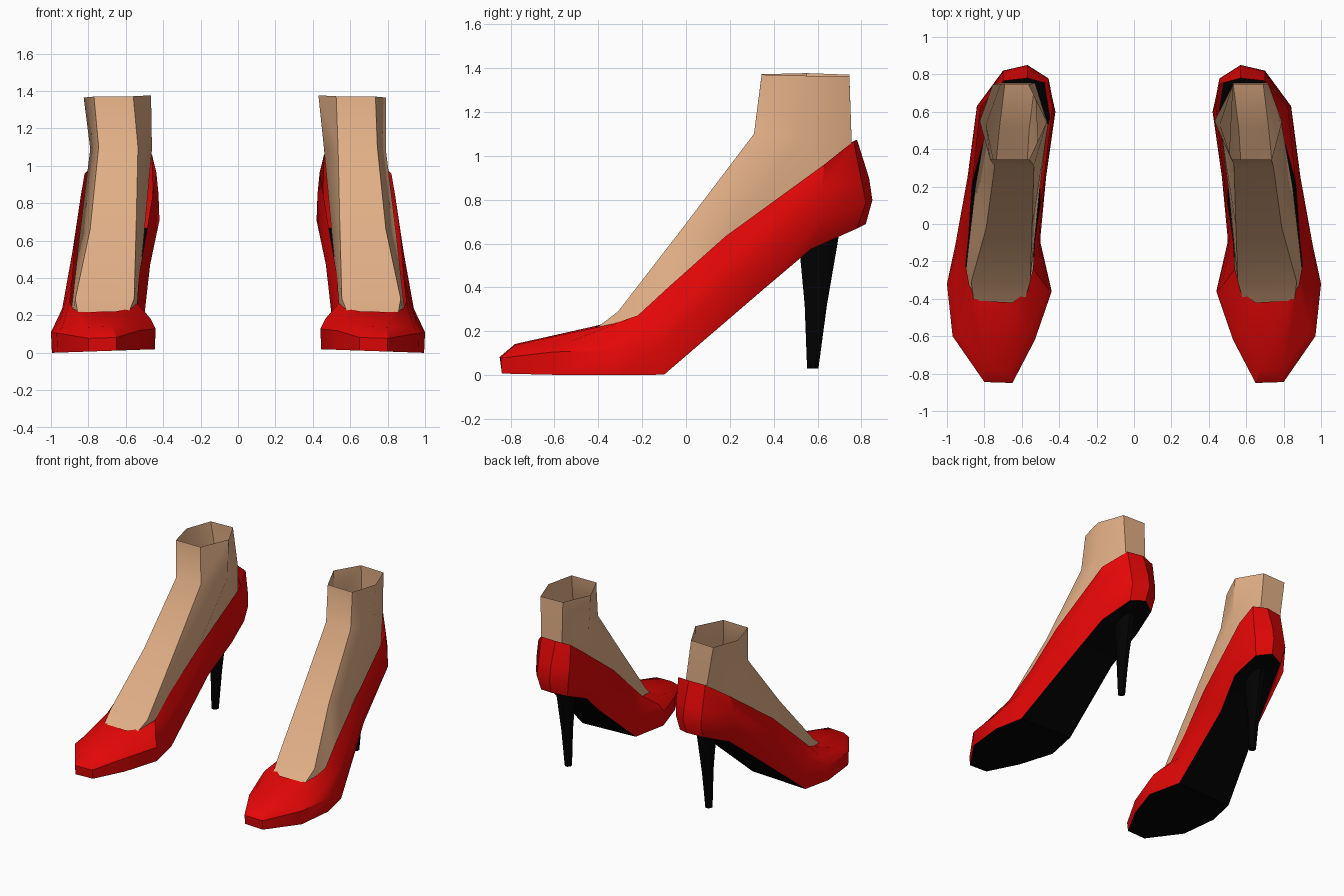
import bpy, bmesh, math
from mathutils import Vector

if "Cube" in bpy.data.objects:
    bpy.data.objects.remove(bpy.data.objects["Cube"])


def material(name, rgb):
    m = bpy.data.materials.new(name)
    m.diffuse_color = (*rgb, 1)
    m.use_nodes = True
    m.node_tree.nodes["Principled BSDF"].inputs["Base Color"].default_value = m.diffuse_color
    return m


RED = material("red leather", (0.78, 0.002, 0.002))
BLACK = material("black sole", (0.0005, 0.0005, 0.0005))
SKIN = material("skin", (0.76, 0.43, 0.24))


def interp(profile, y):
    """Height at y along a side profile of (y, z) points."""
    if y <= profile[0][0]:
        return profile[0][1]
    for (y0, z0), (y1, z1) in zip(profile, profile[1:]):
        if y <= y1:
            return z0 + (z1 - z0) * (y - y0) / (y1 - y0)
    return profile[-1][1]


def build(name, rings, side, mats, caps=()):
    """Loft closed rings; caps are (ring index, list of faces, material)."""
    bm = bmesh.new()
    loops = [[bm.verts.new((p[0] * side, p[1], p[2])) for p in r] for r in rings]
    n = len(rings[0])
    for a, b in zip(loops, loops[1:]):
        for i in range(n):
            j = (i + 1) % n
            bm.faces.new((a[i], a[j], b[j], b[i]))
    for ring, faces, mat in caps:
        for ids in faces:
            f = bm.faces.new([loops[ring][i] for i in ids])
            f.material_index = mat
    bmesh.ops.recalc_face_normals(bm, faces=bm.faces)
    me = bpy.data.meshes.new(name)
    bm.to_mesh(me)
    bm.free()
    for m in mats:
        me.materials.append(m)
    ob = bpy.data.objects.new(name, me)
    bpy.context.collection.objects.link(ob)
    bpy.ops.object.select_all(action='DESELECT')
    ob.select_set(True)
    bpy.context.view_layer.objects.active = ob
    bpy.ops.object.shade_smooth_by_angle(angle=math.radians(35))
    return ob


# Shoe outlines in plan, running toe -> outer side -> heel -> inner side
SOLE = [(.65, -.84), (.80, -.84), (.965, -.60), (.995, -.32), (.95, -.10),
        (.83, .35), (.77, .57), (.69, .78), (.58, .82), (.48, .76),
        (.45, .57), (.50, .35), (.50, -.10), (.445, -.36), (.53, -.62)]
WIDE = [(.65, -.85), (.80, -.845), (.97, -.60), (1.0, -.32), (.955, -.11),
        (.89, .25), (.84, .63), (.70, .82), (.57, .85), (.46, .78),
        (.42, .60), (.47, .25), (.505, -.12), (.44, -.36), (.53, -.62)]
CREASE = [(.67, -.78), (.80, -.78), (.94, -.57), (.955, -.30), (.94, -.10),
          (.885, .22), (.84, .62), (.70, .80), (.57, .835), (.455, .77),
          (.425, .61), (.475, .22), (.515, -.12), (.465, -.34), (.56, -.59)]
RIM = [(.65, -.42), (.83, -.41), (.88, -.33), (.90, -.22), (.885, -.08),
       (.868, .18), (.82, .63), (.70, .765), (.57, .78), (.46, .75),
       (.437, .63), (.49, .18), (.53, -.08), (.54, -.24), (.57, -.36)]

# Matching heights along the side profile
SOLE_Z = [(-.85, .0), (-.10, .0), (.35, .385), (.57, .57), (.82, .68)]
WIDE_Z = [(-.85, .07), (-.60, .105), (-.32, .11), (-.10, .145), (.25, .46),
          (.62, .71), (.85, .79)]
CREASE_Z = [(-.78, .13), (-.57, .135), (-.30, .165), (-.11, .225), (.22, .54),
            (.58, .83), (.83, .89)]
RIM_Z = [(-.42, .21), (-.24, .25), (0, .47), (.18, .63), (.5, .855), (.77, 1.065)]


def ring(plan, prof):
    # the inner edge sits slightly higher
    return [Vector((x, y, interp(prof, y) + (.035 if y < 0 else .02) * (1 - x)))
            for x, y in plan]


# Bands across a shoe outline, closing it from toe to heel
FLOOR = [(0, 1, 2, 14)] + [(16 - k, k, k + 1, 15 - k) for k in range(2, 7)] + [(9, 7, 8)]


def shoe(label, side):
    # open red shell on a black sole
    build(label + "_shoe", [ring(SOLE, SOLE_Z), ring(WIDE, WIDE_Z),
                            ring(CREASE, CREASE_Z), ring(RIM, RIM_Z)],
          side, [RED, BLACK], [(0, FLOOR, 1)])


def stiletto(label, side):
    rings = []
    for z, yc, ry, rx, tilt in [(.03, .578, .028, .026, 0), (.32, .592, .055, .038, 0),
                                (.62, .61, .10, .058, .5)]:
        rings.append([(.60 + rx * math.cos(a), yc + ry * math.sin(a),
                       z + tilt * ry * math.sin(a))
                      for a in (math.tau * (i + .5) / 8 for i in range(8))])
    build(label + "_stiletto_heel", rings, side, [BLACK],
          caps=[(0, [range(8)], 0)])


def leg(label, side, shift):
    # six-sided tube: front pair, outer side, back pair, inner side
    top = [(.525, .345, 1.372), (.735, .345, 1.37), (.79, .55, 1.365),
           (.72, .745, 1.365), (.53, .745, 1.37), (.43, .55, 1.377)]
    ankle = [(.535, .31, 1.10), (.745, .31, 1.10), (.79, .53, 1.09),
             (.71, .755, 1.08), (.53, .755, 1.08), (.46, .53, 1.09)]
    instep = [(.545, -.02, .665), (.79, -.02, .665), (.848, .20, .62),
              (.69, .755, .74), (.53, .755, .74), (.503, .20, .62)]
    ball = [(.555, -.31, .29), (.87, -.31, .29), (.885, -.12, .28),
            (.72, .51, .65), (.56, .51, .65), (.535, -.12, .28)]
    toes = [(.60, -.46, .175), (.85, -.46, .175), (.90, -.26, .13),
            (.75, .20, .33), (.58, .20, .33), (.54, -.26, .13)]
    top = [(x + shift, y, z) for x, y, z in top]
    build(label + "_foot_and_ankle", [top, ankle, instep, ball, toes], side, [SKIN],
          caps=[(4, [(0, 1, 2, 5), (5, 2, 3, 4)], 0)])


for label, side, shift in [("left", 1, 0), ("right", -1, .035)]:
    shoe(label, side)
    stiletto(label, side)
    leg(label, side, shift)
